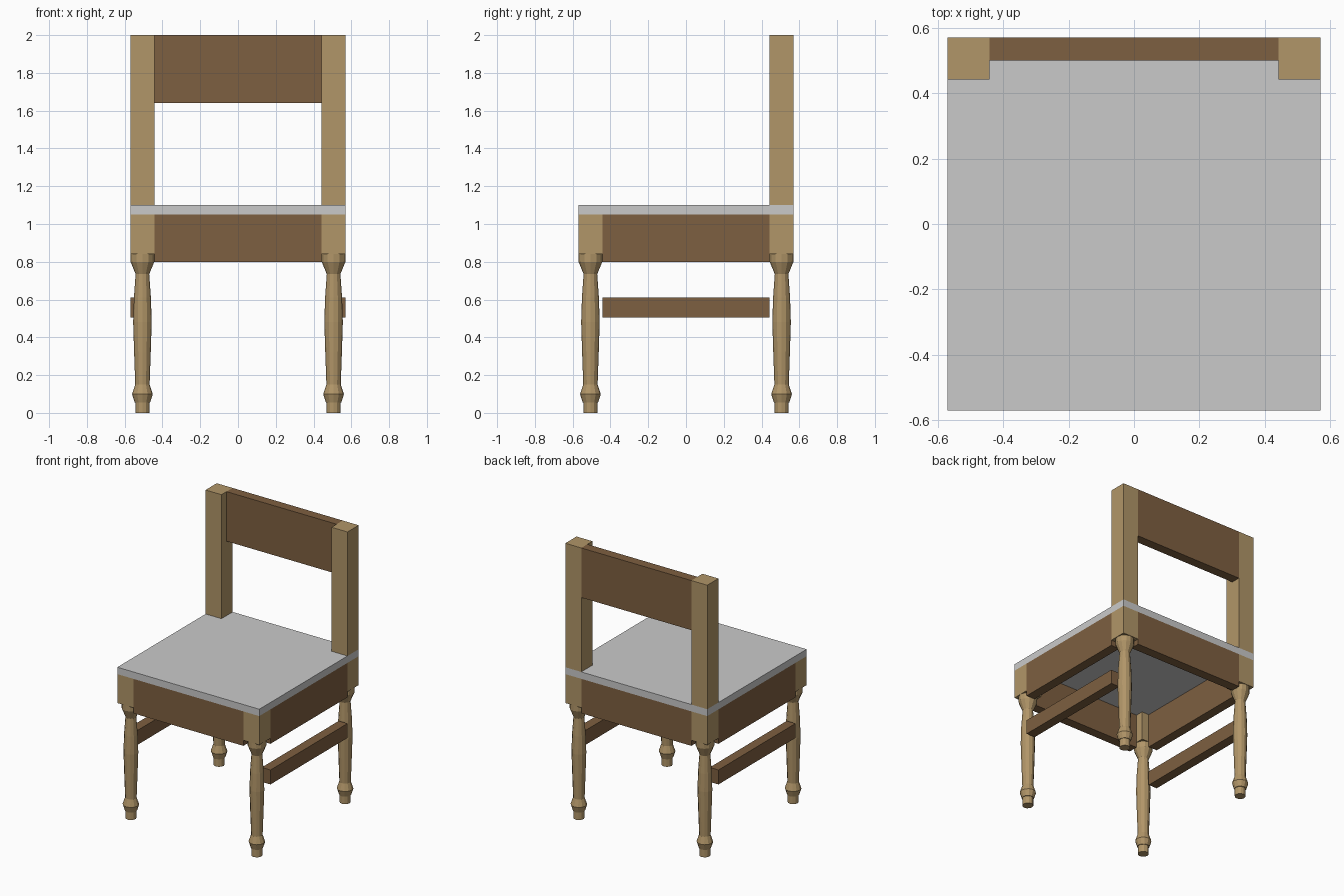
import bpy
import bmesh
import math

if "Cube" in bpy.data.objects:
    bpy.data.objects.remove(bpy.data.objects["Cube"])


def material(name, rgb):
    m = bpy.data.materials.new(name)
    m.diffuse_color = (*rgb, 1)
    m.use_nodes = True
    m.node_tree.nodes["Principled BSDF"].inputs["Base Color"].default_value = m.diffuse_color
    return m


LIGHT = material("light_wood", (0.44, 0.303, 0.139))
DARK = material("dark_wood", (0.208, 0.116, 0.052))
GREY = material("seat_grey", (0.59, 0.59, 0.59))

W = 0.57        # half width of the chair
P = 0.442       # inner face of the corner posts
T = 0.07        # board thickness
C = (W + P) / 2  # leg axis


def finish(bm, name, mat):
    bmesh.ops.recalc_face_normals(bm, faces=bm.faces)
    mesh = bpy.data.meshes.new(name)
    bm.to_mesh(mesh)
    bm.free()
    mesh.materials.append(mat)
    obj = bpy.data.objects.new(name, mesh)
    bpy.context.collection.objects.link(obj)
    return obj


def box(name, x, y, z, mat):
    bm = bmesh.new()
    bmesh.ops.create_cube(bm, size=1)
    for v in bm.verts:
        for i, (a, b) in enumerate((x, y, z)):
            v.co[i] = (a + b) / 2 + v.co[i] * (b - a)
    return finish(bm, name, mat)


def turned(name, cx, cy, profile, mat, sides=12):
    bm = bmesh.new()
    rings = []
    for r, z in profile:
        rings.append([bm.verts.new((cx + r * math.cos(2 * math.pi * k / sides),
                                    cy + r * math.sin(2 * math.pi * k / sides), z))
                      for k in range(sides)])
    for a, b in zip(rings, rings[1:]):
        for k in range(sides):
            n = (k + 1) % sides
            bm.faces.new((a[k], a[n], b[n], b[k]))
    bm.faces.new(rings[0])
    bm.faces.new(rings[-1])
    return finish(bm, name, mat)


def span(s, a, b):
    return tuple(sorted((s * a, s * b)))


# Seat slab
box("seat", (-W, W), (-W, W), (1.05, 1.10), GREY)

# Turned legs with square blocks under the seat
LEG = [(0.037, 0), (0.037, 0.055), (0.041, 0.056), (0.055, 0.10), (0.038, 0.15),
       (0.044, 0.32), (0.049, 0.48), (0.045, 0.61), (0.036, 0.735),
       (0.063, 0.80), (0.063, 0.845)]
for sx, side in ((-1, "left"), (1, "right")):
    for sy, end in ((-1, "front"), (1, "back")):
        turned(f"{end}_{side}_leg", sx * C, sy * C, LEG, LIGHT)
        box(f"{end}_{side}_leg_block", span(sx, P, W), span(sy, P, W), (0.84, 1.05), LIGHT)
    # Back posts, side aprons and side stretchers
    box(f"{side}_back_post", span(sx, P, W), (P, W), (1.10, 2.0), LIGHT)
    box(f"{side}_apron", span(sx, W - T, W), (-P, P), (0.80, 1.05), DARK)
    box(f"{side}_stretcher", span(sx, W - T, W), (-P, P), (0.505, 0.61), DARK)

# Front and back aprons
for sy, end in ((-1, "front"), (1, "back")):
    box(f"{end}_apron", (-P, P), span(sy, W - T, W), (0.80, 1.05), DARK)

# Backrest board
box("backrest", (-P, P), (W - T, W), (1.64, 2.0), DARK)
